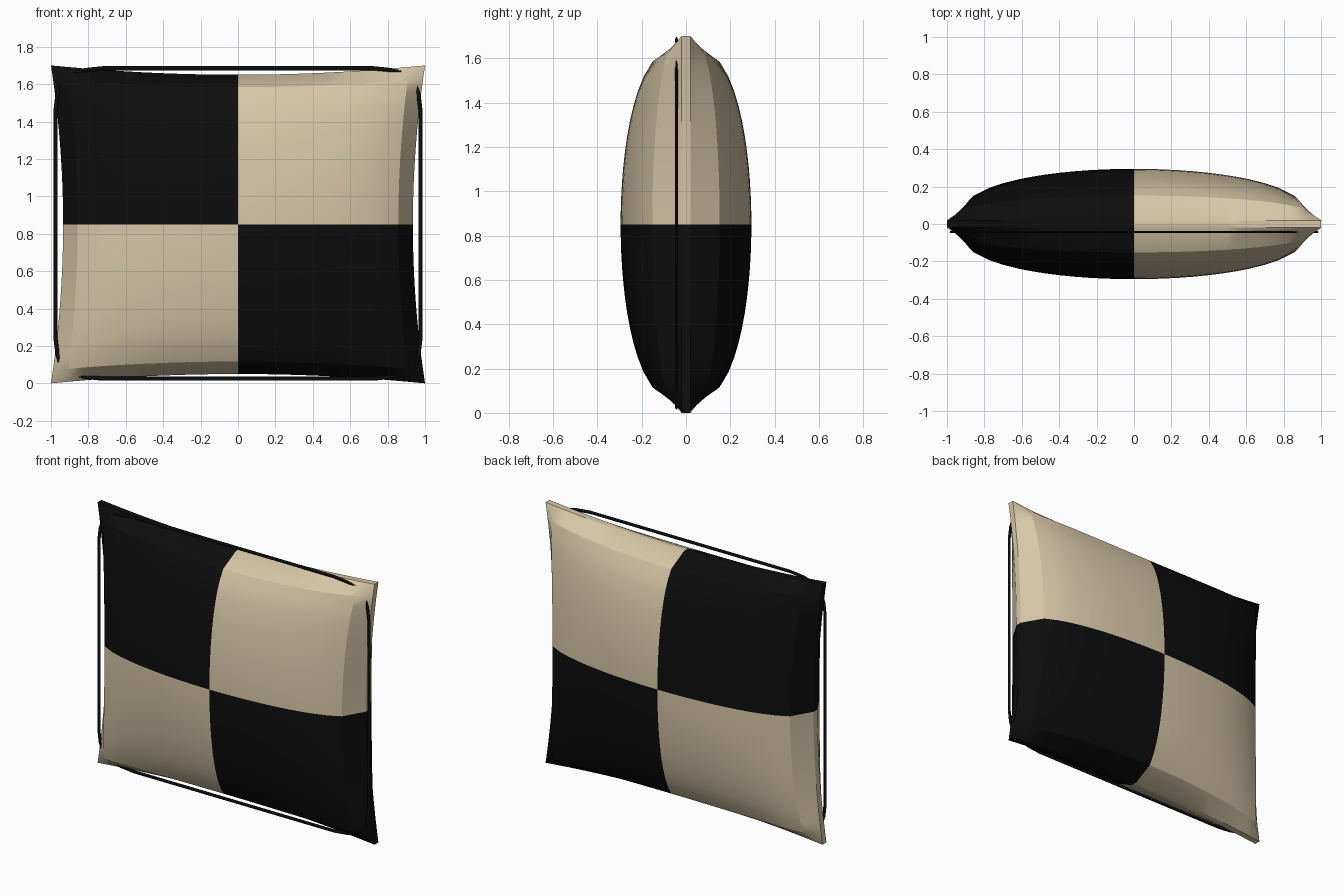
import bpy
import bmesh
import math

default = bpy.data.objects.get("Cube")
if default:
    bpy.data.objects.remove(default, do_unlink=True)


def make_material(name, rgb):
    mat = bpy.data.materials.new(name)
    mat.use_nodes = True
    color = (*rgb, 1.0)
    mat.diffuse_color = color
    mat.node_tree.nodes["Principled BSDF"].inputs["Base Color"].default_value = color
    return mat


black = make_material("black fabric", (0.004, 0.004, 0.004))
beige = make_material("beige fabric", (0.68, 0.57, 0.39))

MID_Z = 0.85
SEAM = 0.02


def link(name, data):
    obj = bpy.data.objects.new(name, data)
    bpy.context.collection.objects.link(obj)
    return obj


def puff(t):
    return max(0.0, 1 - t * t) ** 0.4


def shape(u, v, side):
    """Pincushion outline with a puffed middle."""
    x = u * (0.935 + 0.065 * v * v)
    z = MID_Z + v * (0.80 + 0.05 * u * u)
    return x, side * (SEAM + 0.275 * puff(u) * puff(v)), z


# Cushion: front and back grids joined by a thin seam wall
bm = bmesh.new()
bmesh.ops.create_grid(bm, x_segments=24, y_segments=24, size=1)
front = list(bm.verts)
result = bmesh.ops.extrude_face_region(bm, geom=list(bm.faces), use_keep_orig=True)
back = [g for g in result["geom"] if isinstance(g, bmesh.types.BMVert)]
for verts, side in ((front, -1), (back, 1)):
    for vert in verts:
        vert.co = shape(vert.co.x, vert.co.y, side)
bmesh.ops.recalc_face_normals(bm, faces=bm.faces)

# Checker: four quarters in alternating colours
for face in bm.faces:
    c = face.calc_center_median()
    face.material_index = 1 if c.x * (c.z - MID_Z) > 0 else 0

mesh = bpy.data.meshes.new("cushion")
bm.to_mesh(mesh)
bm.free()
mesh.materials.append(black)
mesh.materials.append(beige)
cushion = link("cushion", mesh)
bpy.ops.object.select_all(action="DESELECT")
cushion.select_set(True)
bpy.context.view_layer.objects.active = cushion
bpy.ops.object.shade_smooth_by_angle(angle=math.radians(30))


# Piping: flattened cords whose tapered ends bend inwards
def piping(name, half, offset, vertical, sign):
    curve = bpy.data.curves.new(name, "CURVE")
    curve.dimensions = "3D"
    curve.bevel_depth = 0.011
    curve.bevel_resolution = 2
    curve.use_fill_caps = True
    path = [(1, 0.022, 0.5), (0.93, 0.010, 1), (0.82, 0, 1)]
    points = [(-a, d, r) for a, d, r in path] + [(a, d, r) for a, d, r in reversed(path)]
    spline = curve.splines.new("POLY")
    spline.points.add(len(points) - 1)
    for point, (along, inset, radius) in zip(spline.points, points):
        a, b = along * half, sign * (offset - inset)
        point.co = (b, 0, a, 1) if vertical else (a, 0, b, 1)
        point.radius = radius
    curve.materials.append(black)
    obj = link(name, curve)
    obj.location = (0, -0.043, MID_Z)
    obj.scale.y = 0.55


piping("top_piping", 0.88, 0.835, False, 1)
piping("bottom_piping", 0.88, 0.825, False, -1)
piping("left_piping", 0.75, 0.975, True, 1)
piping("right_piping", 0.75, 0.975, True, -1)
